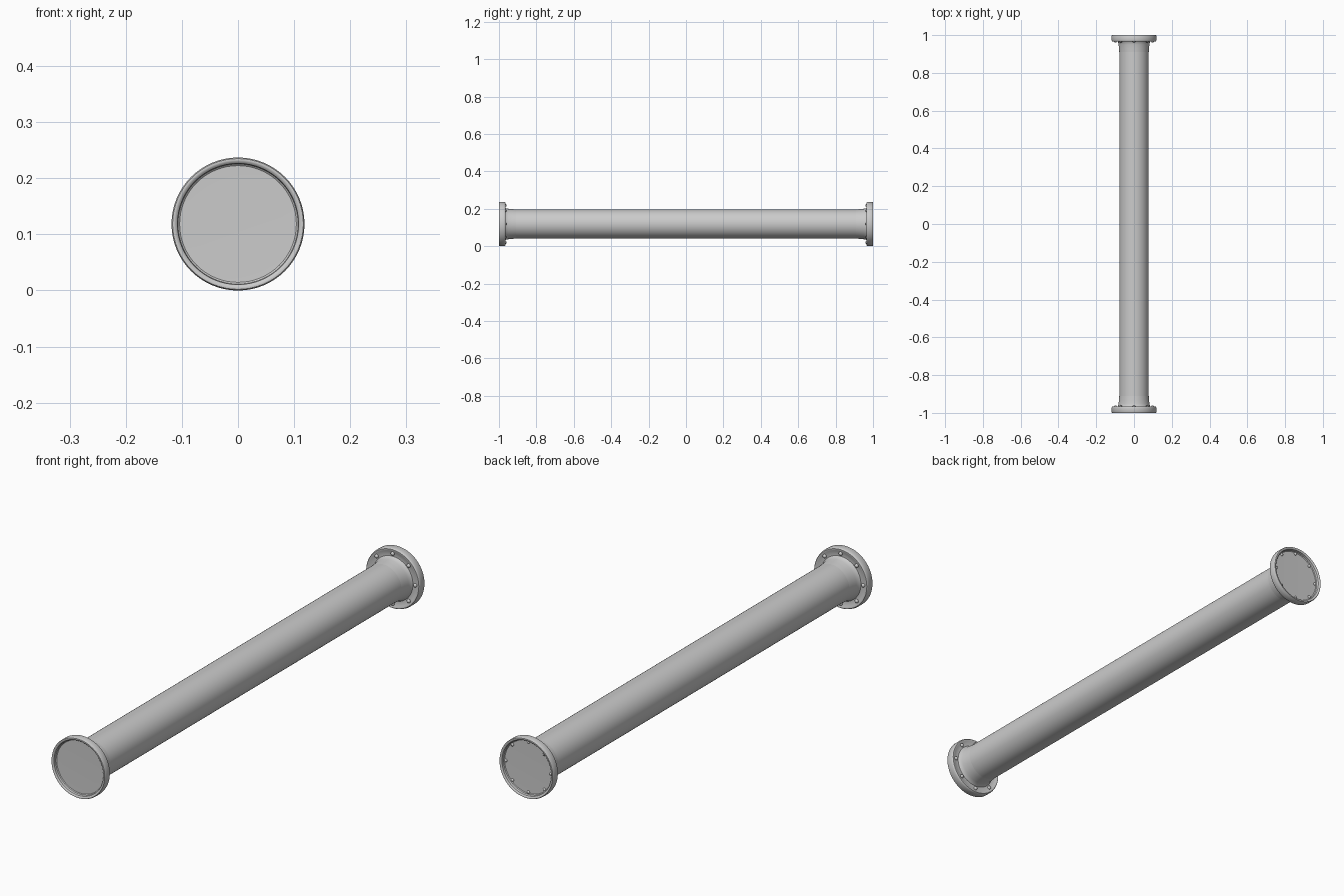
import bpy, bmesh
from math import sin, cos, pi, radians
from mathutils import Matrix

if "Cube" in bpy.data.objects:
    bpy.data.objects.remove(bpy.data.objects["Cube"])

CZ = 0.1185   # pipe axis height


def finish(bm, name, angle=35):
    bmesh.ops.recalc_face_normals(bm, faces=bm.faces)
    me = bpy.data.meshes.new(name)
    bm.to_mesh(me)
    bm.free()
    ob = bpy.data.objects.new(name, me)
    bpy.context.collection.objects.link(ob)
    bpy.ops.object.select_all(action='DESELECT')
    ob.select_set(True)
    bpy.context.view_layer.objects.active = ob
    bpy.ops.object.shade_smooth_by_angle(angle=radians(angle))
    return ob


def lathe(name, profile, side=1, n=64, cap_end=False):
    """Revolve (radius, y) points around the pipe axis."""
    bm = bmesh.new()
    rings = [[bm.verts.new((r * cos(2 * pi * i / n), side * y, CZ + r * sin(2 * pi * i / n)))
              for i in range(n)] for r, y in profile]
    for a, b in zip(rings, rings[1:]):
        for i in range(n):
            j = (i + 1) % n
            bm.faces.new((a[i], a[j], b[j], b[i]))
    if cap_end:
        bm.faces.new(rings[-1])
    return finish(bm, name)


def bolts(name, y, direction, count=8, ring=0.099, r=0.0075):
    """Ring of rounded bolt heads."""
    bm = bmesh.new()
    for k in range(count):
        a = 2 * pi * k / count
        m = Matrix.Translation((ring * cos(a), y, CZ + ring * sin(a))) @ Matrix.Diagonal((1, 1.0, 1, 1))
        bmesh.ops.create_uvsphere(bm, u_segments=12, v_segments=8, radius=r, matrix=m)
    return finish(bm, name, 60)


# Main tube
lathe("pipe", [(0.078, -0.91), (0.078, 0.91)])

# Flared collar, flange disc, raised rim and recessed end face
flange = [(0.078, 0.91), (0.0795, 0.93), (0.0815, 0.95), (0.084, 0.962), (0.088, 0.968),
          (0.106, 0.968), (0.109, 0.966), (0.115, 0.966), (0.1175, 0.969), (0.1185, 0.973),
          (0.1185, 0.996), (0.1165, 0.9995), (0.114, 1.0), (0.111, 0.999), (0.108, 0.996),
          (0.107, 0.987), (0.104, 0.9845), (0.08, 0.984)]
for side, label in ((-1, "front"), (1, "back")):
    lathe(label + "_flange", flange, side, cap_end=True)
    bolts(label + "_inner_bolts", side * 0.967, -side)

# Bolt ends showing on the back face only
bolts("back_face_bolts", 0.985, 1, r=0.006)
